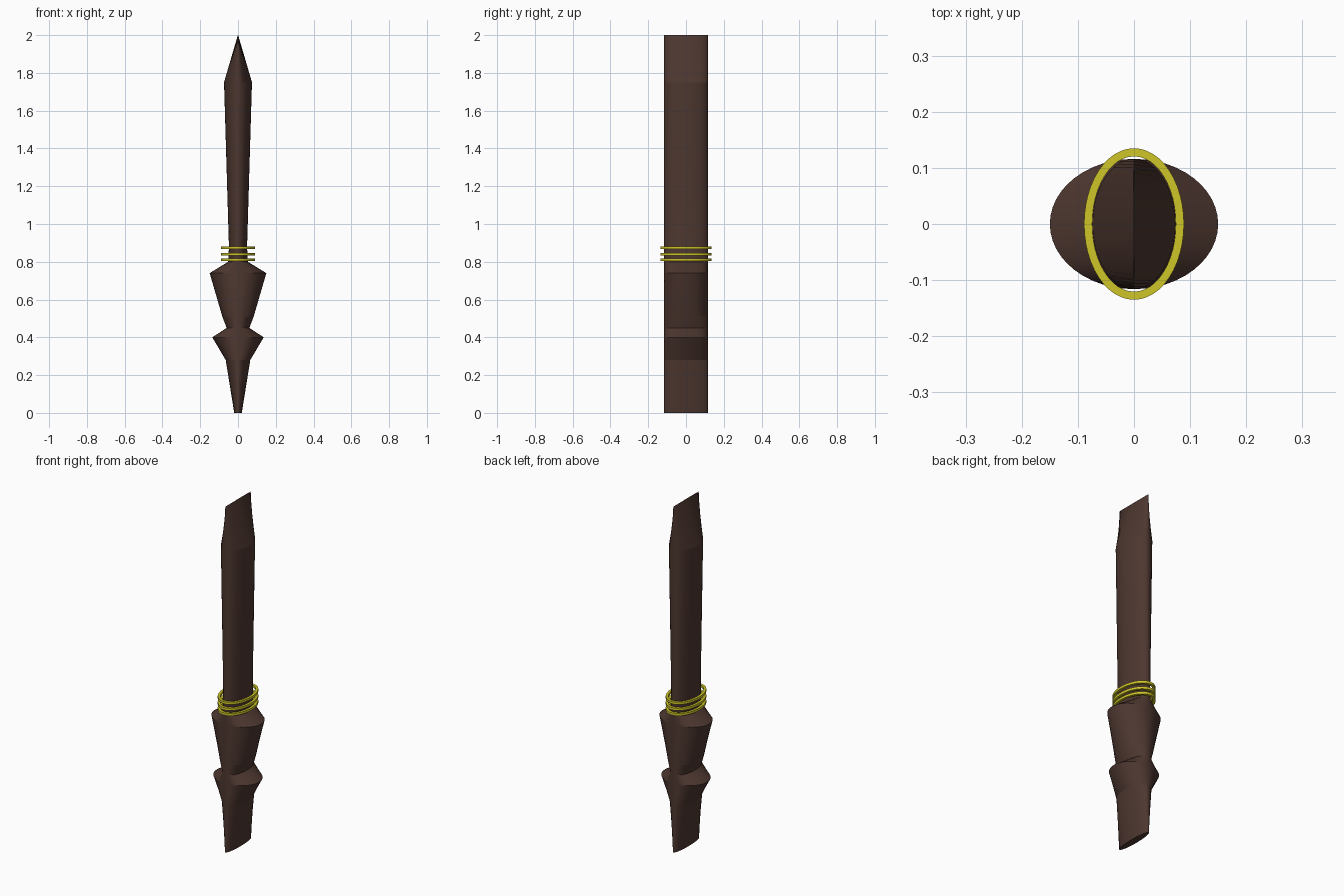
import bpy, bmesh, math

if "Cube" in bpy.data.objects:
    bpy.data.objects.remove(bpy.data.objects["Cube"], do_unlink=True)


def material(name, rgb):
    m = bpy.data.materials.new(name)
    m.use_nodes = True
    m.diffuse_color = (*rgb, 1)
    m.node_tree.nodes["Principled BSDF"].inputs["Base Color"].default_value = (*rgb, 1)
    return m


def loft(name, sections, mat, segments, closed=False, smooth=25):
    """Skin a list of elliptical sections given as (z, x radius, y radius)."""
    bm = bmesh.new()
    angles = [2 * math.pi * i / segments for i in range(segments)]
    rings = [[bm.verts.new((rx * math.cos(a), ry * math.sin(a), z)) for a in angles]
             for z, rx, ry in sections]
    pairs = list(zip(rings, rings[1:] + rings[:1]))
    for low, high in pairs if closed else pairs[:-1]:
        for i in range(segments):
            j = (i + 1) % segments
            bm.faces.new((low[i], low[j], high[j], high[i]))
    if not closed:
        bm.faces.new(rings[0][::-1])
        bm.faces.new(rings[-1])
    bmesh.ops.recalc_face_normals(bm, faces=bm.faces)
    mesh = bpy.data.meshes.new(name)
    bm.to_mesh(mesh)
    bm.free()
    mesh.materials.append(mat)
    obj = bpy.data.objects.new(name, mesh)
    bpy.context.collection.objects.link(obj)
    bpy.context.view_layer.objects.active = obj
    bpy.ops.object.select_all(action='DESELECT')
    obj.select_set(True)
    bpy.ops.object.shade_smooth_by_angle(angle=math.radians(smooth))
    return obj


wood = material("dark wood", (0.075, 0.038, 0.029))
gold = material("yellow cord", (0.62, 0.56, 0.02))

# Carved shaft: constant depth, width swelling and pinching, wedge tip
DEPTH = 0.116
profile = [(0, 0.02), (0.28, 0.065), (0.40, 0.136), (0.45, 0.06), (0.51, 0.083),
           (0.74, 0.15), (0.80, 0.052), (0.88, 0.048), (1.75, 0.074), (2.0, 0.0008)]
loft("carved_shaft", [(z, rx, DEPTH) for z, rx in profile], wood, 48, smooth=12)

# Three flat oval bands around the neck
WIDTH, HALF = 0.0145, 0.007
for n, z in enumerate((0.81, 0.84, 0.875), 1):
    outer, inner = (0.089, 0.135), (0.089 - WIDTH, 0.135 - WIDTH)
    loft(f"neck_band_{n}",
         [(z - HALF, *outer), (z + HALF, *outer), (z + HALF, *inner), (z - HALF, *inner)],
         gold, 48, closed=True)
